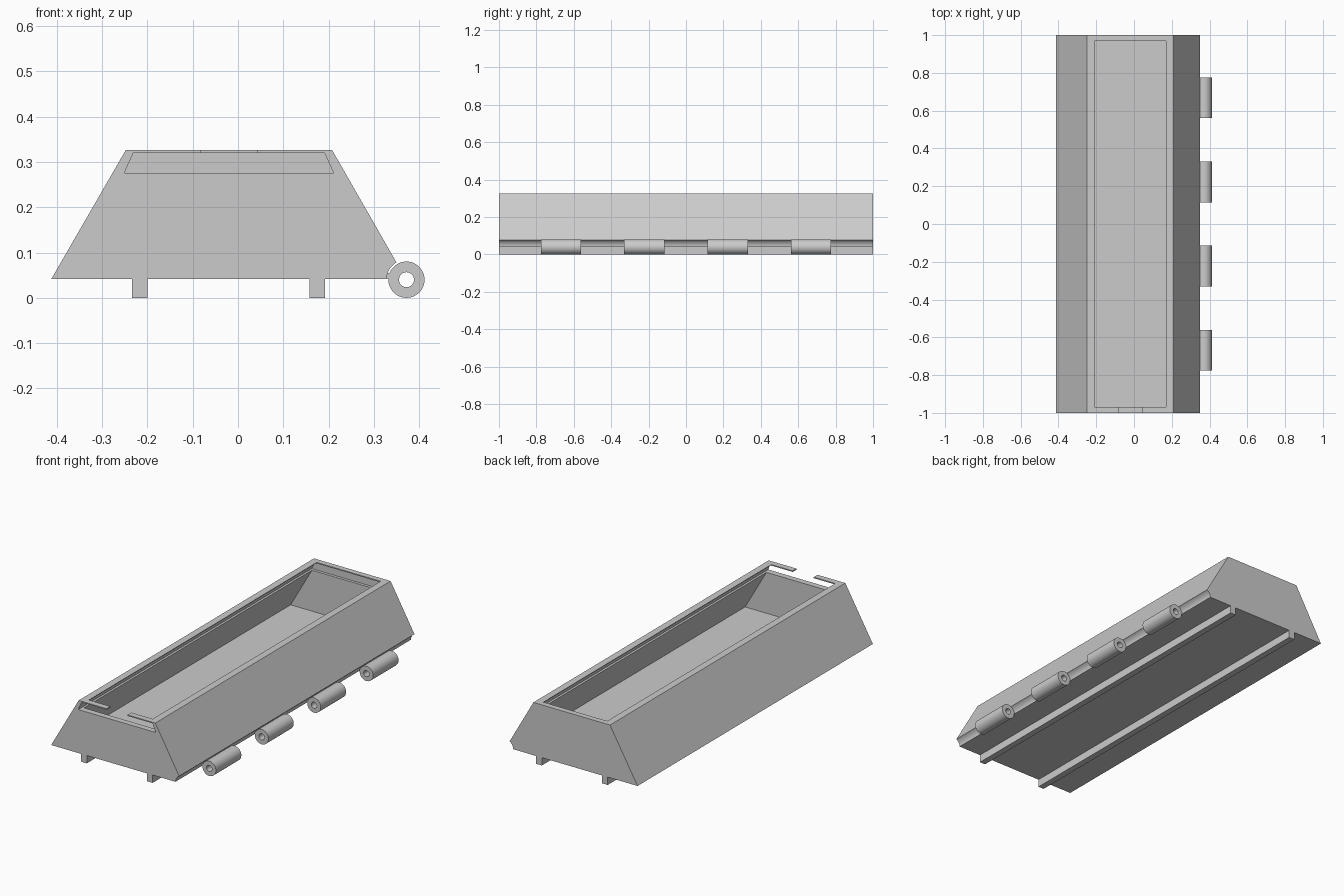
import bpy, bmesh, math

old = bpy.data.objects.get("Cube")
if old:
    bpy.data.objects.remove(old, do_unlink=True)

grey = bpy.data.materials.new("plain_grey")
grey.use_nodes = True
grey.diffuse_color = (0.6, 0.6, 0.6, 1)
grey.node_tree.nodes["Principled BSDF"].inputs["Base Color"].default_value = (0.6, 0.6, 0.6, 1)

MID = -0.02                 # centre line of the tray
BASE, TOP = 0.042, 0.326    # underside and rim heights
SLOPE = math.tan(math.radians(30))
PIN_X, PIN_Z = 0.372, 0.04  # hinge axis


def finish(name, bm):
    bmesh.ops.recalc_face_normals(bm, faces=bm.faces)
    mesh = bpy.data.meshes.new(name)
    bm.to_mesh(mesh)
    bm.free()
    mesh.materials.append(grey)
    ob = bpy.data.objects.new(name, mesh)
    bpy.context.collection.objects.link(ob)
    return ob


def prism(name, profile, y0, y1):
    """Extrude an xz profile along y."""
    bm = bmesh.new()
    face = bm.faces.new([bm.verts.new((x, y0, z)) for x, z in profile])
    new = bmesh.ops.extrude_face_region(bm, geom=[face])["geom"]
    verts = [g for g in new if isinstance(g, bmesh.types.BMVert)]
    bmesh.ops.translate(bm, verts=verts, vec=(0, y1 - y0, 0))
    return finish(name, bm)


def trapezoid(z0, half0, z1, half1):
    return [(MID - half0, z0), (MID + half0, z0), (MID + half1, z1), (MID - half1, z1)]


def box(x0, x1, z0, z1):
    return [(x0, z0), (x1, z0), (x1, z1), (x0, z1)]


def smooth(ob):
    bpy.ops.object.select_all(action='DESELECT')
    ob.select_set(True)
    bpy.context.view_layer.objects.active = ob
    bpy.ops.object.shade_smooth_by_angle(angle=math.radians(30))


def cut(ob, cutter):
    mod = ob.modifiers.new("cut", 'BOOLEAN')
    mod.operation = 'DIFFERENCE'
    mod.solver = 'EXACT'
    mod.object = cutter
    bpy.context.view_layer.objects.active = ob
    bpy.ops.object.modifier_apply(modifier=mod.name)
    bpy.data.objects.remove(cutter, do_unlink=True)


# Tray body: sloping sides, with a round groove along the hinge edge
RELIEF = 0.044
arc = []
for i in range(13):
    a = math.radians(177.4 - i * (177.4 - 120) / 12)
    arc.append((PIN_X + RELIEF * math.cos(a), PIN_Z + RELIEF * math.sin(a)))
half_top = 0.228
half_base = half_top + SLOPE * (TOP - BASE)
outline = [(MID - half_base, BASE)] + arc + [(MID + half_top, TOP), (MID - half_top, TOP)]
body = prism("tray_body", outline, -1, 1)

# Inner cavity with walls parallel to the outside
FLOOR, OVER = 0.056, 0.34


def inner(z):
    return 0.19 + SLOPE * (TOP - z)


cut(body, prism("cavity_cutter", trapezoid(FLOOR, inner(FLOOR), OVER, inner(OVER)), -0.968, 0.97))

# Dovetail lid slot, open at the front, and the gap in the front lip
cut(body, prism("slot_cutter", trapezoid(0.276, 0.231, 0.32, 0.211), -1.05, 0.985))
cut(body, prism("lip_gap_cutter", trapezoid(0.31, 0.0625, 0.34, 0.0625), -1.05, -0.95))
smooth(body)

# Two runners under the tray
for side, x in (("right", -0.234), ("left", 0.158)):
    prism(side + "_runner", box(x, x + 0.034, 0, BASE), -1, 1)

# Hinge barrels, each joined to the tray by a small web
SEGS, LENGTH, PITCH = 48, 0.216, 0.4455
for k in range(4):
    yc = (k - 1.5) * PITCH
    bm = bmesh.new()
    rings = []
    for r, y in ((0.04, -1), (0.04, 1), (0.0165, 1), (0.0165, -1)):
        rings.append([bm.verts.new((PIN_X + r * math.cos(i * math.tau / SEGS),
                                    yc + y * LENGTH / 2,
                                    PIN_Z + r * math.sin(i * math.tau / SEGS)))
                      for i in range(SEGS)])
    for n in range(4):
        a, b = rings[n], rings[(n + 1) % 4]
        for i in range(SEGS):
            j = (i + 1) % SEGS
            bm.faces.new((a[i], a[j], b[j], b[i]))
    smooth(finish(f"hinge_barrel_{k + 1}", bm))
    prism(f"hinge_web_{k + 1}", box(0.327, 0.348, 0.043, 0.055),
          yc - LENGTH / 2 + 0.002, yc + LENGTH / 2 - 0.002)
